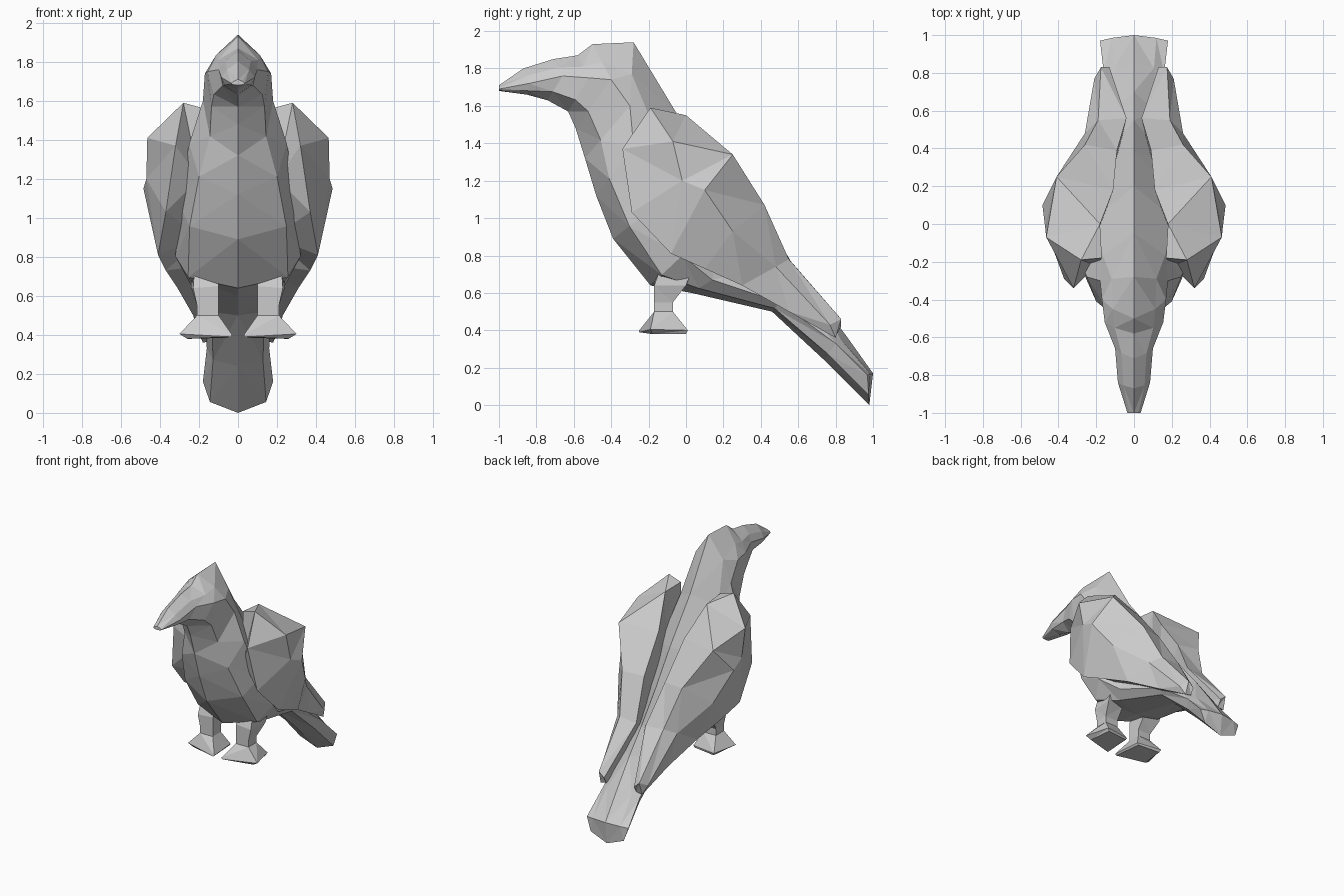
import bpy, bmesh
from mathutils import Vector


def loft(name, rings, mirror=False):
    """Skin a list of equal-length closed rings and cap both ends."""
    bm = bmesh.new()
    vs = [[bm.verts.new(p) for p in ring] for ring in rings]
    n = len(rings[0])
    for r0, r1 in zip(vs, vs[1:]):
        for i in range(n):
            j = (i + 1) % n
            bm.faces.new((r0[i], r0[j], r1[j], r1[i]))
    bm.faces.new(vs[0])
    bm.faces.new(vs[-1])
    bmesh.ops.triangulate(bm, faces=bm.faces[:])
    bmesh.ops.recalc_face_normals(bm, faces=bm.faces[:])
    me = bpy.data.meshes.new(name)
    bm.to_mesh(me)
    bm.free()
    ob = bpy.data.objects.new(name, me)
    bpy.context.collection.objects.link(ob)
    if mirror:
        ob.modifiers.new("Mirror", 'MIRROR').use_mirror_merge = False
    return ob


# Body from beak to tail: back y,z / side y,z,half width / belly y,z
stations = [
    (-1.00, 1.71, -1.00, 1.69, .035, -1.00, 1.68),
    (-.87, 1.80, -.84, 1.72, .085, -.85, 1.66),
    (-.71, 1.85, -.66, 1.76, .10, -.74, 1.63),
    (-.58, 1.87, -.52, 1.75, .155, -.63, 1.57),
    (-.50, 1.93, -.40, 1.74, .17, -.59, 1.48),
    (-.28, 1.94, -.30, 1.60, .18, -.54, 1.32),
    (-.05, 1.56, -.28, 1.38, .25, -.48, 1.12),
    (.20, 1.24, -.14, 1.08, .31, -.39, .89),
    (.38, .98, -.02, .80, .32, -.19, .64),
    (.55, .76, .14, .67, .25, .03, .60),
    (.70, .58, .50, .55, .17, .46, .50),
    (.85, .38, .80, .33, .16, .74, .24),
    (1.00, .17, .97, .16, .18, .98, .00),
]


def body_ring(s):
    top = Vector((0, s[0], s[1]))
    side = Vector((s[4], s[2], s[3]))
    low = Vector((0, s[5], s[6]))
    upper = top.lerp(side, .5)
    upper.x = s[4] * .66
    lower = low.lerp(side, .35)
    lower.x = s[4] * .8
    right = [upper, side, lower]
    left = [Vector((-p.x, p.y, p.z)) for p in reversed(right)]
    return [top] + right + [low] + left


loft("body_head_and_tail", [body_ring(s) for s in stations])

# Folded wing: inner ridge, upper edge, bulge, lower edge, underside
wing = [
    ((.17, -.18, 1.56), (.28, -.19, 1.59), (.32, -.34, 1.37), (.37, -.29, 1.03), (.20, -.22, 1.2)),
    ((.18, .00, 1.55), (.465, -.07, 1.41), (.47, -.02, 1.20), (.41, -.08, .81), (.18, -.02, .90)),
    ((.11, .18, 1.33), (.41, .25, 1.34), (.485, .10, 1.15), (.37, .10, .73), (.14, .10, .76)),
    ((.09, .39, 1.06), (.26, .42, 1.07), (.41, .25, .93), (.31, .30, .64), (.10, .30, .66)),
    ((.04, .56, .77), (.19, .55, .78), (.26, .48, .74), (.23, .55, .50), (.10, .53, .52)),
    ((.13, .83, .42), (.175, .83, .46), (.21, .77, .43), (.18, .80, .36), (.13, .80, .37)),
]
loft("wing", wing, mirror=True)

# Leg: thigh buried in the belly, ankle and splayed foot
leg = [
    ((.22, -.12, .78), (.24, .04, .74), (.10, .03, .70), (.10, -.10, .76)),
    ((.23, -.17, .64), (.24, .00, .64), (.10, -.01, .64), (.10, -.17, .65)),
    ((.21, -.17, .55), (.21, -.07, .55), (.10, -.07, .55), (.10, -.17, .55)),
    ((.21, -.17, .50), (.21, -.07, .50), (.10, -.07, .50), (.10, -.17, .50)),
    ((.30, -.19, .405), (.25, .01, .40), (.05, -.02, .40), (.03, -.25, .40)),
    ((.26, -.18, .38), (.24, .00, .38), (.06, -.02, .385), (.04, -.25, .39)),
]
loft("leg", leg, mirror=True)
